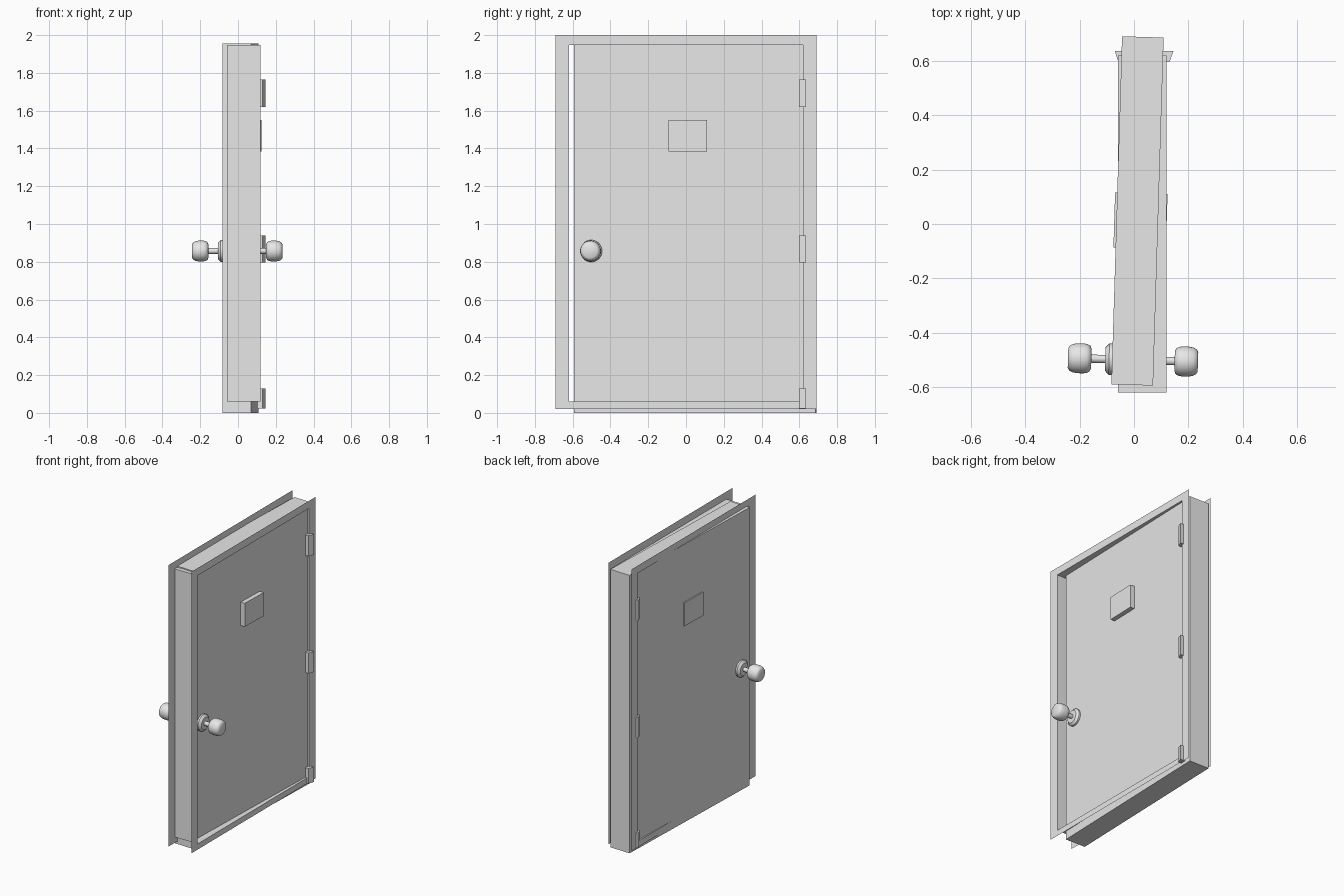
import bpy, bmesh, math
from mathutils import Matrix, Vector

cube = bpy.data.objects.get("Cube")
if cube:
    bpy.data.objects.remove(cube, do_unlink=True)

# Single grey paint
grey = bpy.data.materials.new("plain_grey")
grey.use_nodes = True
colour = (0.8, 0.8, 0.8, 1)
grey.diffuse_color = colour
grey.node_tree.nodes["Principled BSDF"].inputs["Base Color"].default_value = colour

# The door hangs slightly ajar, so its fittings share this transform
DOOR = Matrix.Translation((0.013, 0.048, 0)) @ Matrix.Rotation(math.radians(-1.75), 4, "Z")
HALF = 0.0765


def finish(name, bm, matrix=Matrix(), smooth=False, solid=True):
    if solid:
        bmesh.ops.recalc_face_normals(bm, faces=bm.faces)
    mesh = bpy.data.meshes.new(name)
    bm.to_mesh(mesh)
    bm.free()
    mesh.materials.append(grey)
    obj = bpy.data.objects.new(name, mesh)
    obj.matrix_world = matrix
    bpy.context.collection.objects.link(obj)
    if smooth:
        bpy.ops.object.select_all(action="DESELECT")
        obj.select_set(True)
        bpy.context.view_layer.objects.active = obj
        bpy.ops.object.shade_smooth_by_angle(angle=math.radians(35))
    return obj


def prism(name, outline, z0, z1, matrix=Matrix()):
    """Extrude an outline in x and y from z0 to z1."""
    bm = bmesh.new()
    face = bm.faces.new([bm.verts.new((x, y, z0)) for x, y in outline])
    top = bmesh.ops.extrude_face_region(bm, geom=[face])["geom"]
    verts = [v for v in top if isinstance(v, bmesh.types.BMVert)]
    bmesh.ops.translate(bm, verts=verts, vec=(0, 0, z1 - z0))
    return finish(name, bm, matrix)


def box(name, x0, x1, y0, y1, z0, z1, matrix=Matrix()):
    return prism(name, [(x0, y0), (x1, y0), (x1, y1), (x0, y1)], z0, z1, matrix)


def lathe(name, profile, side, matrix):
    """Turn (distance, radius) points around the x axis."""
    bm = bmesh.new()
    verts = [bm.verts.new((side * d, 0, r)) for d, r in profile]
    edges = [bm.edges.new(pair) for pair in zip(verts, verts[1:])]
    bmesh.ops.spin(bm, geom=verts + edges, cent=(0, 0, 0), axis=(1, 0, 0),
                   angle=math.tau, steps=32)
    bmesh.ops.remove_doubles(bm, verts=bm.verts, dist=0.0001)
    return finish(name, bm, matrix, smooth=True)


# Frame: two flat casings joined by a lining around the opening
def rectangle(bm, x, y0, y1, z0, z1):
    return [bm.verts.new((x, y, z)) for y, z in ((y0, z0), (y1, z0), (y1, z1), (y0, z1))]


bm = bmesh.new()
rings = []
for x in (-0.058, 0.12):
    rings.append((rectangle(bm, x, -0.69, 0.69, 0.02, 2.0),
                  rectangle(bm, x, -0.62, 0.62, 0.06, 1.947)))
(back_out, back_in), (front_out, front_in) = rings
for a, b in ((back_out, back_in), (back_in, front_in), (front_in, front_out)):
    for i in range(4):
        j = (i + 1) % 4
        bm.faces.new((a[i], a[j], b[j], b[i]))
finish("door_frame", bm)

# Door leaf
box("door_leaf", -HALF, HALF, -0.64, 0.64, 0, 1.955, DOOR)

# Small panel set through the leaf
box("viewing_panel", -HALF - 0.008, HALF + 0.032, -0.137, 0.066, 1.385, 1.55, DOOR)

# Three tapered hinges, showing on both sides
for label, z0, z1 in (("lower", 0.022, 0.128), ("middle", 0.796, 0.94), ("upper", 1.62, 1.765)):
    prism(label + "_hinge",
          [(-0.058, 0.597), (0.131, 0.597), (0.145, 0.636), (-0.071, 0.636)], z0, z1)

# Rose, neck and knob on each side
rose = [(0.07, 0), (0.07, 0.058), (0.088, 0.058), (0.102, 0.043), (0.102, 0)]
neck = [(0.09, 0), (0.09, 0.015), (0.16, 0.015), (0.16, 0)]
knob = [(0.153, 0), (0.153, 0.036), (0.158, 0.047), (0.168, 0.053), (0.182, 0.055),
        (0.205, 0.055), (0.222, 0.052), (0.233, 0.046), (0.239, 0.037), (0.239, 0)]
handle = DOOR @ Matrix.Translation((0, -0.548, 0.857))
for label, side in (("left", 1), ("right", -1)):
    for part, profile in (("rose", rose), ("neck", neck), ("knob", knob)):
        lathe(label + "_" + part, profile, side, handle)
